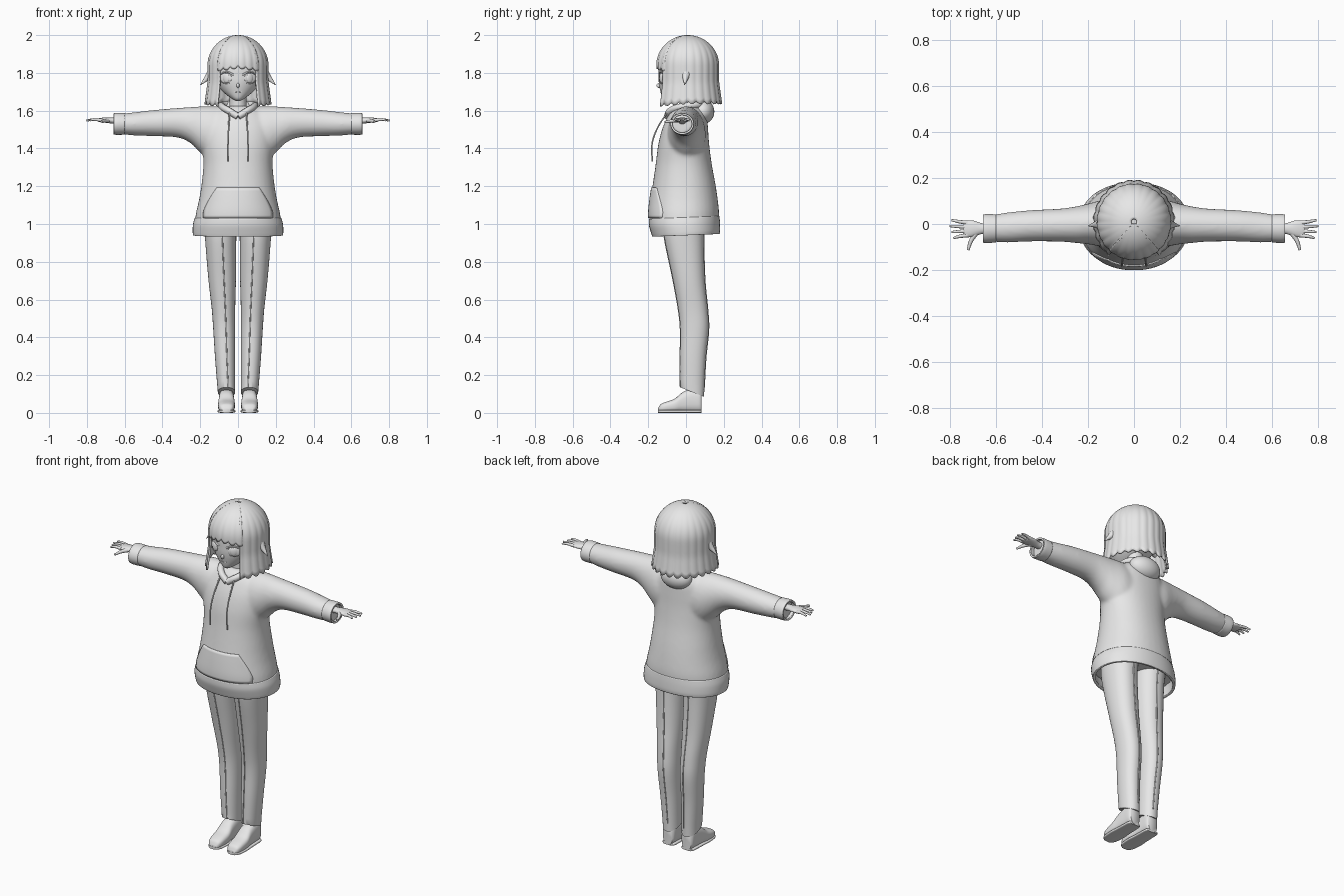
import bpy, bmesh, math
from mathutils import Matrix, Vector

if "Cube" in bpy.data.objects:
    bpy.data.objects.remove(bpy.data.objects["Cube"])

GREY = (0.8, 0.8, 0.8, 1)
mat = bpy.data.materials.new("plain_grey")
mat.use_nodes = True
mat.diffuse_color = GREY
for node in mat.node_tree.nodes:
    if node.type == 'BSDF_PRINCIPLED':
        node.inputs["Base Color"].default_value = GREY


def dense(rows, steps=5):
    """Smooth in-between sections through the given ones."""
    out = []
    for i in range(len(rows) - 1):
        a, b, c, d = (rows[max(i - 1, 0)], rows[i], rows[i + 1], rows[min(i + 2, len(rows) - 1)])
        for s in range(steps):
            t = s / steps
            out.append([q + t * (r - p + t * (2*p - 5*q + 4*r - o + t * (3*(q - r) + o - p))) / 2
                        for p, q, r, o in zip(a, b, c, d)])
    return out + [list(rows[-1])]


def loft(bm, rows, axis='z', n=40, e=2.0, caps=True, side=1):
    """Rounded sections (position, centre a, centre b, radius a, radius b) along an axis."""
    rings = []
    for u, ca, cb, ra, rb in dense(rows):
        ring = []
        for k in range(n):
            c, s = math.cos(k * math.tau / n), math.sin(k * math.tau / n)
            a = ca + ra * math.copysign(abs(c) ** (2 / e), c)
            b = cb + rb * math.copysign(abs(s) ** (2 / e), s)
            p = {'x': (u, a, b), 'y': (a, u, b), 'z': (a, b, u)}[axis]
            ring.append(bm.verts.new((p[0] * side, p[1], p[2])))
        rings.append(ring)
    for r, q in zip(rings, rings[1:]):
        for k in range(n):
            bm.faces.new((r[k], r[(k + 1) % n], q[(k + 1) % n], q[k]))
    if caps:
        bm.faces.new(rings[0])
        bm.faces.new(rings[-1])
    return [v for r in rings for v in r]


def finish(bm, name, mirror=False, thick=0, angle=50):
    bmesh.ops.recalc_face_normals(bm, faces=bm.faces)
    me = bpy.data.meshes.new(name)
    bm.to_mesh(me)
    bm.free()
    me.materials.append(mat)
    for p in me.polygons:
        p.use_smooth = True
    me.set_sharp_from_angle(angle=math.radians(angle))
    ob = bpy.data.objects.new(name, me)
    bpy.context.collection.objects.link(ob)
    if thick:
        m = ob.modifiers.new("thickness", 'SOLIDIFY')
        m.thickness, m.offset = thick, -1
    if mirror:
        ob.modifiers.new("mirror", 'MIRROR').use_mirror_merge = False
    return ob


def tube(name, paths, r, taper=1.0, sides=(1, -1)):
    """Round cords along paths, repeated on both sides."""
    cu = bpy.data.curves.new(name, 'CURVE')
    cu.dimensions, cu.bevel_depth, cu.bevel_resolution = '3D', r, 3
    cu.use_fill_caps, cu.resolution_u = True, 6
    for path in paths:
        for s in sides:
            sp = cu.splines.new('BEZIER')
            sp.bezier_points.add(len(path) - 1)
            for i, (bp, p) in enumerate(zip(sp.bezier_points, path)):
                bp.co = (p[0] * s, p[1], p[2])
                bp.handle_left_type = bp.handle_right_type = 'AUTO'
                bp.radius = 1 + (taper - 1) * i / (len(path) - 1)
    cu.materials.append(mat)
    ob = bpy.data.objects.new(name, cu)
    bpy.context.collection.objects.link(ob)
    return ob


def ball(name, centre, radii, turn=0, mirror=False):
    bm = bmesh.new()
    m = (Matrix.Translation(Vector(centre)) @ Matrix.Rotation(math.radians(turn), 4, 'Z')
         @ Matrix.Diagonal((*radii, 1)))
    bmesh.ops.create_uvsphere(bm, u_segments=32, v_segments=16, radius=1, matrix=m)
    return finish(bm, name, mirror)


# Hooded top: torso and sleeves fused into one smooth surface
TORSO = [(1.0, 0, -.01, .23, .183), (1.06, 0, -.01, .222, .185), (1.13, 0, -.01, .206, .178),
         (1.21, 0, -.01, .193, .166), (1.32, 0, -.012, .183, .148), (1.42, 0, -.012, .19, .135),
         (1.5, 0, -.005, .19, .122), (1.56, 0, .005, .17, .107), (1.6, 0, .01, .13, .09),
         (1.625, 0, .015, .09, .065)]
SLEEVE = [(.06, .005, 1.46, .1, .16), (.14, .003, 1.475, .1, .148), (.2, 0, 1.5, .088, .122),
          (.25, -.003, 1.523, .08, .096), (.32, -.005, 1.536, .072, .078),
          (.45, -.008, 1.534, .068, .069), (.55, -.015, 1.53, .065, .061),
          (.64, -.02, 1.53, .056, .052)]
bm = bmesh.new()
loft(bm, TORSO, e=2.15)
for side in (1, -1):
    loft(bm, SLEEVE, 'x', side=side)
top = finish(bm, "hooded_top")
m = top.modifiers.new("fuse", 'REMESH')
m.mode, m.voxel_size, m.use_smooth_shade = 'VOXEL', .01, True
m = top.modifiers.new("soften", 'SMOOTH')
m.factor, m.iterations = .5, 6

# Hem band and cuffs
bm = bmesh.new()
for v in loft(bm, [(.94, 0, 0, .238, .178), (.96, 0, -.002, .24, .183), (1.0, 0, -.008, .238, .188),
                   (1.035, 0, -.01, .228, .187)], e=2.15, n=56, caps=False):
    v.co.z += .04 * v.co.y
finish(bm, "hem_band", thick=.014)
bm = bmesh.new()
loft(bm, [(.6, -.019, 1.53, .061, .057), (.64, -.02, 1.53, .063, .058), (.658, -.02, 1.53, .061, .056)],
     'x', caps=False)
finish(bm, "cuff", True, .01)

# Front pocket following the torso surface
bm = bmesh.new()
grid = []
for z, _, cy, rx, ry in dense(TORSO):
    if 1.03 < z < 1.2:
        half = .185 - .07 * max(0, (z - 1.06) / .13) ** 1.3
        row = []
        for i in range(25):
            x = half * (i / 12 - 1)
            y = cy - ry * (1 - abs(x / rx) ** 2.15) ** (1 / 2.15)
            row.append(bm.verts.new((x, y - .006, z)))
        grid.append(row)
for r, q in zip(grid, grid[1:]):
    for i in range(24):
        bm.faces.new((r[i], r[i + 1], q[i + 1], q[i]))
finish(bm, "front_pocket", thick=.012)

# Hood folded down behind the neck, collar edge and draw cords
ball("hood_back", (0, .088, 1.595), (.095, .062, .066))
tube("hood_collar", [[(0, -.1, 1.568), (.05, -.082, 1.6), (.085, -.02, 1.622), (.075, .06, 1.63),
                      (0, .095, 1.63)]], .018)
tube("draw_cord", [[(.045, -.1, 1.59), (.05, -.155, 1.5), (.053, -.18, 1.42), (.055, -.178, 1.33)]], .004)

# Hands
bm = bmesh.new()
loft(bm, [(.62, -.02, 1.545, .022, .018), (.66, -.02, 1.547, .023, .016), (.7, -.02, 1.55, .035, .014),
          (.73, -.022, 1.55, .036, .011), (.742, -.022, 1.55, .03, .008)], 'x', n=20)
finish(bm, "palm", True)
fingers = [[(.725, -.022 + k * .018, 1.55), (.765, -.022 + k * .022, 1.553),
            (.803 - .009 * abs(k - .5), -.022 + k * .026, 1.548)] for k in (-1.5, -.5, .5, 1.5)]
tube("fingers", fingers, .0095, .5)
tube("thumb", [[(.685, -.035, 1.548), (.71, -.075, 1.545), (.722, -.113, 1.54)]], .012, .5)

# Trouser legs with pressed creases
LEG = [(1.03, .093, -.005, .088, .11), (.93, .092, -.01, .083, .105), (.71, .084, .015, .073, .085),
       (.55, .077, .037, .062, .078), (.44, .073, .045, .058, .075), (.285, .068, .037, .053, .068),
       (.11, .061, .033, .046, .063)]
bm = bmesh.new()
for v in loft(bm, LEG, e=2.2):
    if v.co.z < .12:
        v.co.z -= .4 * (v.co.y - .033)
finish(bm, "trouser_leg", True)
creases = [[(cx - .01, cy + s * ry, z) for z, cx, cy, rx, ry in dense(LEG)[:-1]] for s in (-1, 1)]
tube("trouser_crease", creases, .003)

# Shoes
shoe = [(-.148, .02, .02), (-.135, .034, .042), (-.11, .042, .054), (-.06, .045, .072),
        (-.02, .042, .105), (.03, .04, .125), (.07, .038, .125), (.083, .03, .115)]
bm = bmesh.new()
loft(bm, [(y, .061, h / 2 + .003, w, h / 2) for y, w, h in shoe], 'y', n=32, e=2.7)
loft(bm, [(y - .001, .061, .008, w + .002, .008) for y, w, h in shoe], 'y', n=32, e=4)
finish(bm, "shoe", True)

# Head, neck and face
bm = bmesh.new()
loft(bm, [(1.652, 0, -.09, .012, .02), (1.665, 0, -.08, .035, .045), (1.7, 0, -.05, .08, .085),
          (1.74, 0, -.03, .112, .113), (1.78, 0, -.02, .13, .125), (1.85, 0, 0, .14, .14),
          (1.93, 0, .01, .11, .11), (1.975, 0, .01, .06, .06)])
finish(bm, "head")
bm = bmesh.new()
loft(bm, [(1.55, 0, .015, .06, .055), (1.62, 0, .01, .045, .045), (1.74, 0, .005, .045, .045)], n=24)
finish(bm, "neck")
ball("nose", (0, -.14, 1.733), (.009, .017, .013))
tube("mouth", [[(0, -.134, 1.698), (.018, -.132, 1.7)]], .002)
ball("eye", (.064, -.126, 1.772), (.035, .007, .028), 28, True)
ball("iris", (.062, -.13, 1.772), (.02, .008, .025), 28, True)
tube("upper_lash", [[(.024, -.142, 1.79), (.06, -.134, 1.805), (.098, -.109, 1.79)]], .005, .7)
tube("lower_lash", [[(.04, -.137, 1.748), (.065, -.129, 1.744), (.09, -.11, 1.752)]], .002)


# Hair: grooved panels hanging from the crown
def hair_panel(name, start, end, bottom):
    bm = bmesh.new()
    cols = []
    for i in range(int((end - start) / 2.5) + 1):
        a = math.radians(start + i * 2.5)
        clump = abs(math.sin(12 * a))
        length = 2 - bottom(a) - .016 * (1 - clump)
        col = []
        for j in range(25):
            d = length * max(j / 24, .02) ** 1.7
            r = .161 * math.sqrt(1 - (1 - min(d / .16, 1)) ** 2) + .14 * max(0, d - .25)
            r *= 1 + .02 * (clump - .5) * min(1, d / .12)
            col.append(bm.verts.new((r * math.sin(a), .009 - 1.03 * r * math.cos(a), 2 - d)))
        cols.append(col)
    for p, q in zip(cols, cols[1:]):
        for j in range(24):
            bm.faces.new((p[j], p[j + 1], q[j + 1], q[j]))
    return finish(bm, name, thick=.01, angle=40)


hair_panel("bangs", -42.5, 42.5, lambda a: 1.822 - .02 * abs(a))
hair_panel("bob_hair", 37.5, 322.5, lambda a: 1.635 - .015 * max(0, -math.cos(a - math.pi)))
tube("side_tuft", [[(.145, 0, 1.79), (.168, -.003, 1.768), (.2, -.008, 1.735)]], .026, .05)
